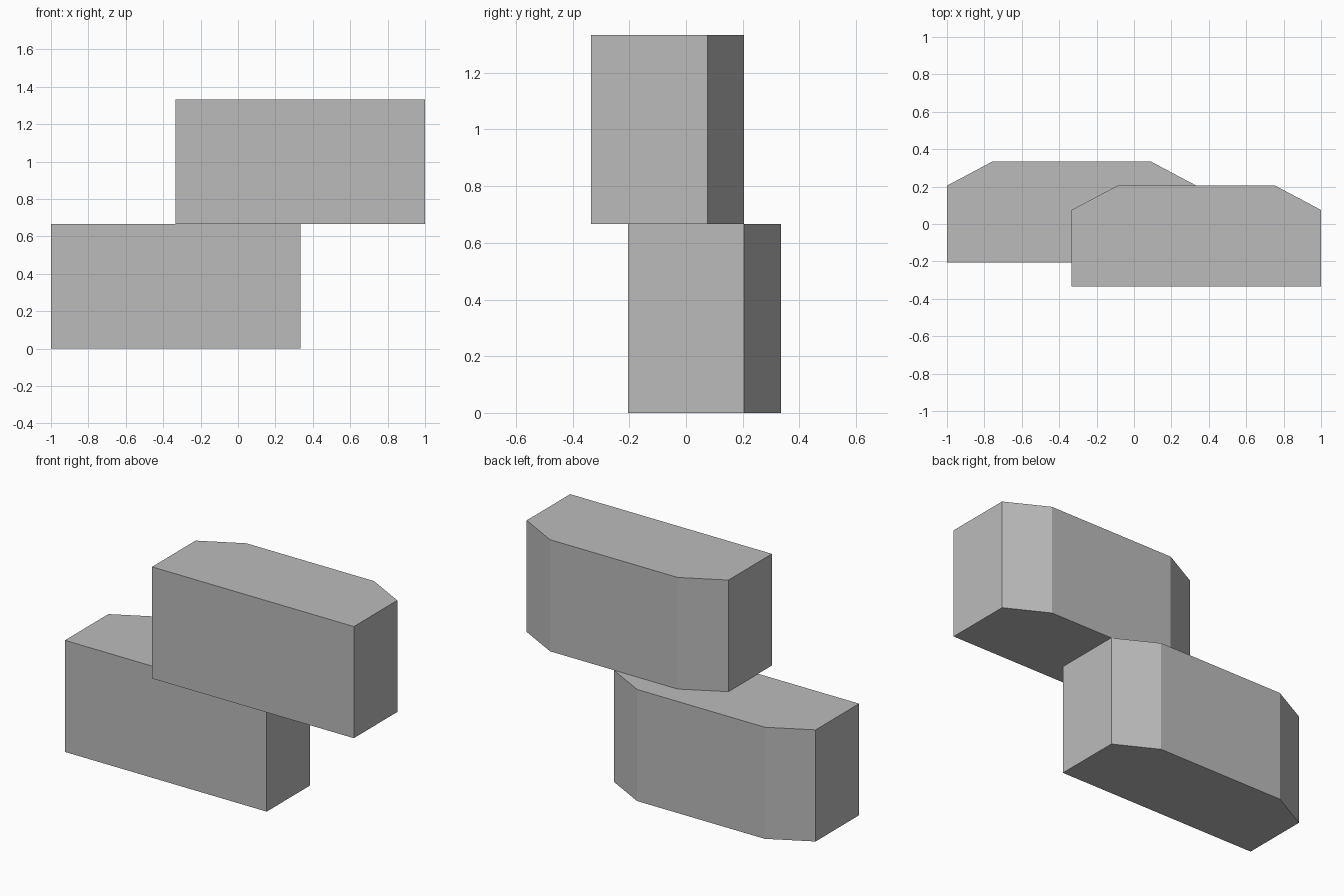
import bpy
import bmesh

cube = bpy.data.objects.get("Cube")
if cube:
    bpy.data.objects.remove(cube, do_unlink=True)

grey = bpy.data.materials.new("plain grey")
grey.use_nodes = True
colour = (0.5, 0.5, 0.5, 1)
grey.diffuse_color = colour
grey.node_tree.nodes["Principled BSDF"].inputs["Base Color"].default_value = colour

WIDTH, DEPTH, HEIGHT = 4 / 3, 0.54, 2 / 3
CUT_X, CUT_Y = 0.245, 0.13


def block(name, x, y, z):
    """Extrude a rectangle with two cut back corners; x, y, z is its base centre."""
    w, d = WIDTH / 2, DEPTH / 2
    outline = [(-w, -d), (w, -d), (w, d - CUT_Y), (w - CUT_X, d),
               (CUT_X - w, d), (-w, d - CUT_Y)]
    bm = bmesh.new()
    base = bm.faces.new([bm.verts.new((px, py, 0)) for px, py in outline])
    top = bmesh.ops.extrude_face_region(bm, geom=[base])["geom"]
    verts = [v for v in top if isinstance(v, bmesh.types.BMVert)]
    bmesh.ops.translate(bm, vec=(0, 0, HEIGHT), verts=verts)
    bmesh.ops.recalc_face_normals(bm, faces=bm.faces)
    mesh = bpy.data.meshes.new(name)
    bm.to_mesh(mesh)
    bm.free()
    mesh.materials.append(grey)
    obj = bpy.data.objects.new(name, mesh)
    obj.location = (x, y, z)
    bpy.context.collection.objects.link(obj)


# Two equal blocks, the upper one shifted sideways and forwards
block("lower_block", -1 / 3, 0.065, 0)
block("upper_block", 1 / 3, -0.065, HEIGHT)
